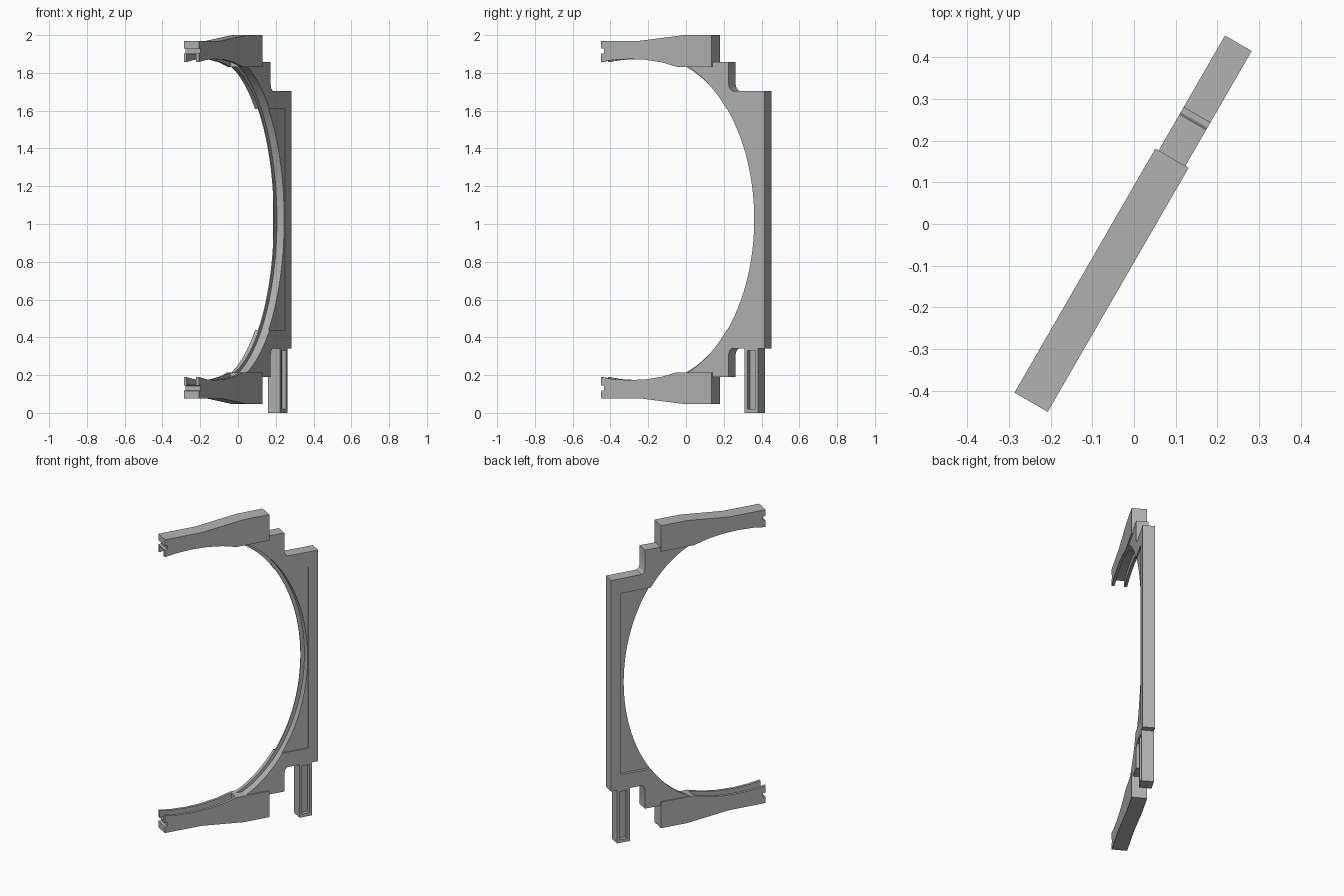
import bpy, bmesh
from math import sin, cos, radians
from mathutils import Matrix

if "Cube" in bpy.data.objects:
    bpy.data.objects.remove(bpy.data.objects["Cube"])

MID = 1.0235                       # height of the symmetry plane
TURN = Matrix.Rotation(radians(60), 4, 'Z')

grey = bpy.data.materials.new("plain_grey")
grey.use_nodes = True
tone = (0.45, 0.45, 0.45, 1)
grey.diffuse_color = tone
grey.node_tree.nodes["Principled BSDF"].inputs["Base Color"].default_value = tone


def prism(name, outline, back, front):
    """Extrude an outline (length, height from the middle) across the thickness."""
    bm = bmesh.new()
    face = bm.faces.new([bm.verts.new((u, front, MID + h)) for u, h in outline])
    new = bmesh.ops.extrude_face_region(bm, geom=[face])["geom"]
    verts = [g for g in new if isinstance(g, bmesh.types.BMVert)]
    bmesh.ops.translate(bm, verts=verts, vec=(0, back - front, 0))
    bmesh.ops.recalc_face_normals(bm, faces=bm.faces[:])
    bm.transform(TURN)
    mesh = bpy.data.meshes.new(name)
    bm.to_mesh(mesh)
    bm.free()
    mesh.materials.append(grey)
    ob = bpy.data.objects.new(name, mesh)
    bpy.context.collection.objects.link(ob)
    return ob


def rect(u0, u1, h0, h1):
    return [(u0, h0), (u1, h0), (u1, h1), (u0, h1)]


def oval(a, b, start, end, n):
    step = radians(end - start) / n
    return [(-0.2 + a * cos(radians(start) + i * step),
             b * sin(radians(start) + i * step)) for i in range(n + 1)]


def select(ob):
    bpy.ops.object.select_all(action='DESELECT')
    ob.select_set(True)
    bpy.context.view_layer.objects.active = ob


def cut(ob, *args):
    cutter = prism("cutter", *args)
    cutter.hide_render = True
    select(ob)
    mod = ob.modifiers.new("cut", 'BOOLEAN')
    mod.operation = 'DIFFERENCE'
    mod.solver = 'EXACT'
    mod.object = cutter
    bpy.ops.object.modifier_apply(modifier=mod.name)
    bpy.data.objects.remove(cutter)


def flip(points):
    return [(u, -h) for u, h in points]


# side plate with an oval opening, thin back lip and shallow panels
shoulder = [(-0.03, 0.8345), (0.282, 0.8345), (0.282, 0.715),
            (0.288, 0.695), (0.302, 0.6815), (0.5, 0.6815)]
rim = oval(0.611, 0.852, 73.8, -73.8, 64)
plate = prism("side_plate", rim + flip(shoulder) + shoulder[::-1], 0.037, -0.037)
cut(plate, oval(0.635, 0.87, 0, 357, 119), 0.013, -0.1)
cut(plate, rect(-0.1, 0.437, -0.585, 0.585), 0.1, 0.019)
cut(plate, rect(-0.1, 0.437, -0.585, 0.585), -0.031, -0.1)

# upper and lower arms, channelled on the inside and notched at the end
curve = [(-0.493, 0.834), (-0.42, 0.845), (-0.32, 0.85), (-0.22, 0.846),
         (-0.12, 0.832), (-0.03, 0.8085)]
arm_back = [(0.182, 0.8085), (0.182, 0.9765), (0.015, 0.9765),
            (-0.256, 0.9465), (-0.493, 0.9465)]
channel = [(-0.6, 0.5), (-0.6, 0.87)] + [(u, h + 0.04) for u, h in curve] + [(-0.03, 0.5)]
notch = [(-0.6, 0.87), (-0.475, 0.88), (-0.475, 0.905), (-0.6, 0.915)]
parts = [plate]
for name, side in (("upper_arm", list), ("lower_arm", flip)):
    arm = prism(name, side(curve + arm_back), 0.046, -0.046)
    cut(arm, side(channel), 0.029, -0.029)
    cut(arm, side(notch), 0.1, -0.1)
    parts.append(arm)

# foot tab with a slot sunk in each face
foot = prism("foot_tab", rect(0.38, 0.462, -MID, -0.6815), 0.037, -0.037)
slot = rect(0.397, 0.444, 0.02 - MID, 0.33 - MID)
cut(foot, slot, 0.1, 0.012)
cut(foot, slot, -0.012, -0.1)
parts.append(foot)

for ob in parts:
    select(ob)
    bpy.ops.object.shade_smooth_by_angle(angle=radians(25))
